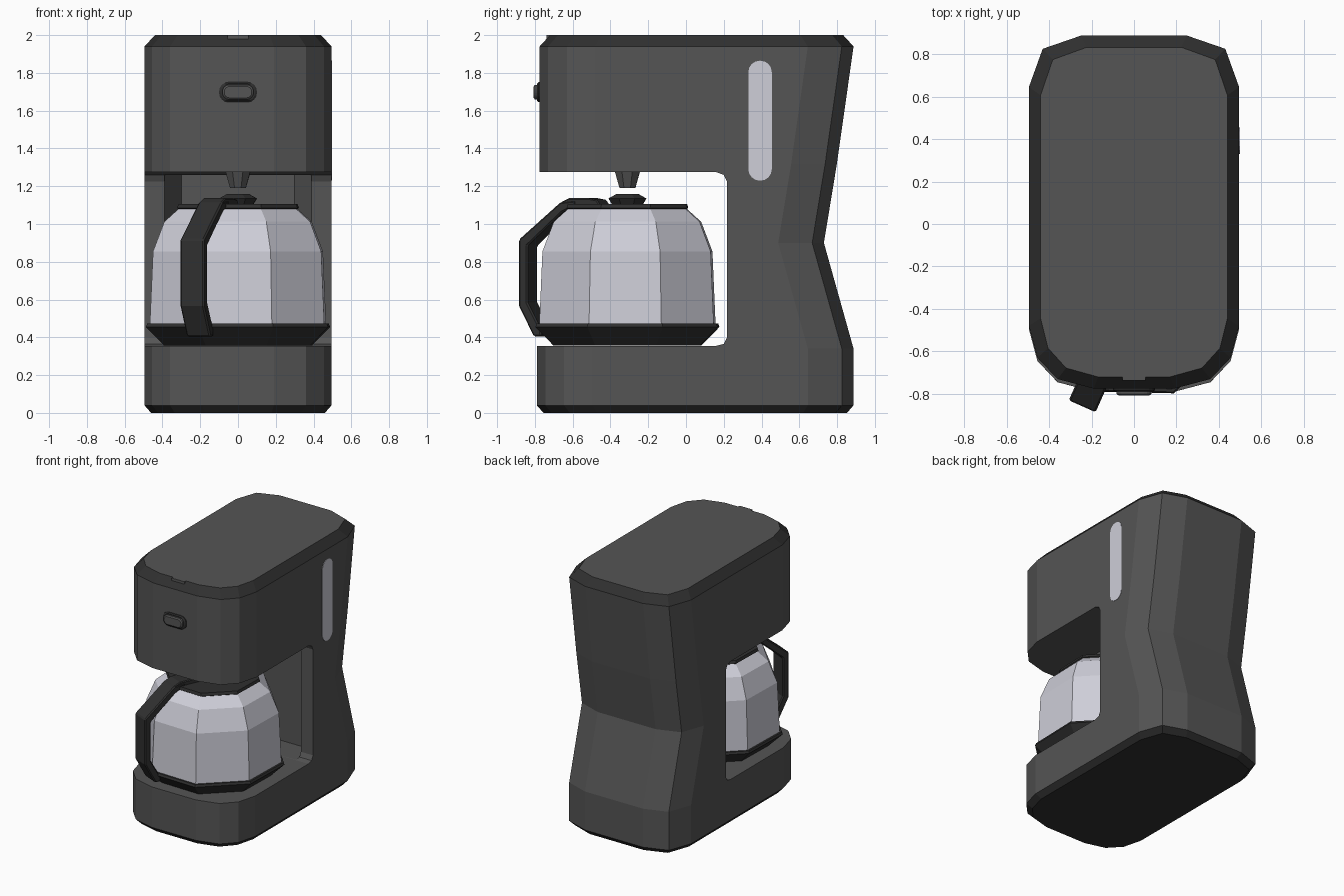
import bpy, bmesh, math

if "Cube" in bpy.data.objects:
    bpy.data.objects.remove(bpy.data.objects["Cube"])

def material(name, rgb):
    m = bpy.data.materials.new(name)
    m.diffuse_color = (*rgb, 1)
    m.use_nodes = True
    m.node_tree.nodes["Principled BSDF"].inputs["Base Color"].default_value = m.diffuse_color
    return m

BODY = material("charcoal plastic", (0.09, 0.09, 0.09))
DARK = material("black plastic", (0.029, 0.029, 0.029))
GLASS = material("pale glass", (0.62, 0.62, 0.69))

def loft(name, rings, *mats):
    """Skin closed rings of equal length and cap both ends."""
    bm = bmesh.new()
    vs = [[bm.verts.new(p) for p in ring] for ring in rings]
    n = len(rings[0])
    for a, b in zip(vs, vs[1:]):
        for i in range(n):
            j = (i + 1) % n
            bm.faces.new((a[i], a[j], b[j], b[i]))
    bm.faces.new(vs[0][::-1])
    bm.faces.new(vs[-1])
    bmesh.ops.recalc_face_normals(bm, faces=bm.faces[:])
    mesh = bpy.data.meshes.new(name)
    bm.to_mesh(mesh)
    bm.free()
    ob = bpy.data.objects.new(name, mesh)
    bpy.context.collection.objects.link(ob)
    for m in mats:
        mesh.materials.append(m)
    return ob

def lathe(name, profile, mat, n=8, turn=21):
    """Low-poly turned part around the carafe axis, profile of (radius, z)."""
    angles = [math.radians(turn + 360 * i / n) for i in range(n)]
    return loft(name, [[(r * math.cos(a), CY + r * math.sin(a), z) for a in angles]
                       for r, z in profile], mat)

def pill(w, h, r, steps=4):
    """Rounded rectangle outline in 2D."""
    pts = []
    for k, (sx, sy) in enumerate([(1, 1), (-1, 1), (-1, -1), (1, -1)]):
        for i in range(steps + 1):
            a = math.pi / 2 * (k + i / steps)
            pts.append((sx * (w / 2 - r) + r * math.cos(a), sy * (h / 2 - r) + r * math.sin(a)))
    return pts

def cut(target, cutter):
    mod = target.modifiers.new("cut", 'BOOLEAN')
    mod.operation, mod.solver, mod.object = 'DIFFERENCE', 'EXACT', cutter
    bpy.context.view_layer.objects.active = target
    bpy.ops.object.modifier_apply(modifier=mod.name)
    bpy.data.objects.remove(cutter)

CY = -0.31   # carafe axis

# Body: rounded outline lofted upwards, with a pinched back
half = [(0.19, -0.775), (0.36, -0.73), (0.455, -0.63), (0.495, -0.48),
        (0.495, 0.645), (0.43, 0.825), (0.25, 0.887)]
outline = half + [(-x, y) for x, y in reversed(half)]

def body_ring(z, sx=1, sy=1, back=0, front=0):
    ring = []
    for x, y in outline:
        y += back if y > 0 else front
        ring.append((x * sx, 0.056 + (y - 0.056) * sy, z))
    return ring

body = loft("body", [body_ring(0, 0.93, 0.958, 0, -0.015), body_ring(0.04, front=-0.015),
                     body_ring(0.34, front=-0.015), body_ring(0.9, back=-0.157),
                     body_ring(1.32, back=-0.088), body_ring(1.94),
                     body_ring(2.0, 0.889, 0.934)], BODY, DARK)

# Carafe bay: straight cut through the sides, then a nook in the back wall
bay = [(-1.2, 0.355), (0.16, 0.355), (0.2, 0.365), (0.217, 0.4),
       (0.217, 1.225), (0.2, 1.26), (0.16, 1.275), (-1.2, 1.275)]
cut(body, loft("bay_cutter", [[(x, y, z) for y, z in bay] for x in (-0.8, 0.8)]))
nook = [(-0.39, 0.0), (0.39, 0.0), (0.39, 0.22), (0.3, 0.37), (-0.3, 0.37), (-0.39, 0.22)]
cut(body, loft("nook_cutter", [[(x, y, z) for x, y in nook] for z in (0.356, 1.26)]))

# Dark rim at the top edge and dark foot
for f in body.data.polygons:
    f.material_index = int(f.center.z < 0.039 or 1.945 < f.center.z < 1.999)

# Lid tab
loft("lid_tab", [[(x, y, z) for x, y in [(-0.055, -0.738), (0.055, -0.738),
     (0.055, -0.708), (-0.055, -0.708)]] for z in (1.975, 2.0)], BODY)

# Switch
def switch_ring(w, h, y):
    return [(x, y, 1.698 + z) for x, z in pill(w, h, h * 0.45)]
loft("switch_frame", [switch_ring(0.2, 0.105, -0.765), switch_ring(0.2, 0.105, -0.782),
                      switch_ring(0.18, 0.09, -0.788)], DARK)
loft("switch", [switch_ring(0.165, 0.078, -0.78), switch_ring(0.165, 0.078, -0.8),
                switch_ring(0.145, 0.06, -0.807)], BODY)

# Water level window on the right side
loft("water_window", [[(x, 0.392 + y, 1.547 + z) for y, z in pill(0.124, 0.635, 0.06)]
                      for x in (0.49, 0.498)], GLASS)

# Drip nozzle
lathe("drip_nozzle", [(0.045, 1.19), (0.072, 1.28)], BODY)

# Carafe
lathe("carafe_base", [(0.42, 0.357), (0.522, 0.455), (0.515, 0.472), (0.49, 0.472)], DARK)
lathe("carafe_glass", [(0.5, 0.465), (0.482, 0.855), (0.418, 1.012), (0.335, 1.082)], GLASS)
lathe("carafe_lid", [(0.335, 1.078), (0.345, 1.085), (0.338, 1.106)], DARK)
lathe("lid_knob", [(0.085, 1.1), (0.108, 1.135), (0.06, 1.16)], DARK)

# Handle: radial profile given a width, pointing at a carafe corner
def radial(name, profile, width, bevel):
    a = math.radians(246)
    c, s = math.cos(a), math.sin(a)
    ob = loft(name, [[(r * c - t * s, CY + r * s + t * c, z) for r, z in profile]
                     for t in (-width / 2, width / 2)], DARK)
    mod = ob.modifiers.new("bevel", 'BEVEL')
    mod.width, mod.segments = bevel, 1

radial("handle", [(0.27, 1.095), (0.27, 1.125), (0.36, 1.115), (0.6, 0.918), (0.6, 0.565),
                  (0.515, 0.405), (0.47, 0.405), (0.47, 0.44), (0.55, 0.585),
                  (0.55, 0.885), (0.35, 1.06), (0.3, 1.085)], 0.138, 0.008)
radial("handle_hinge", [(0.13, 1.1), (0.15, 1.128), (0.2, 1.137), (0.31, 1.137),
                        (0.36, 1.115), (0.36, 1.1)], 0.13, 0.006)
